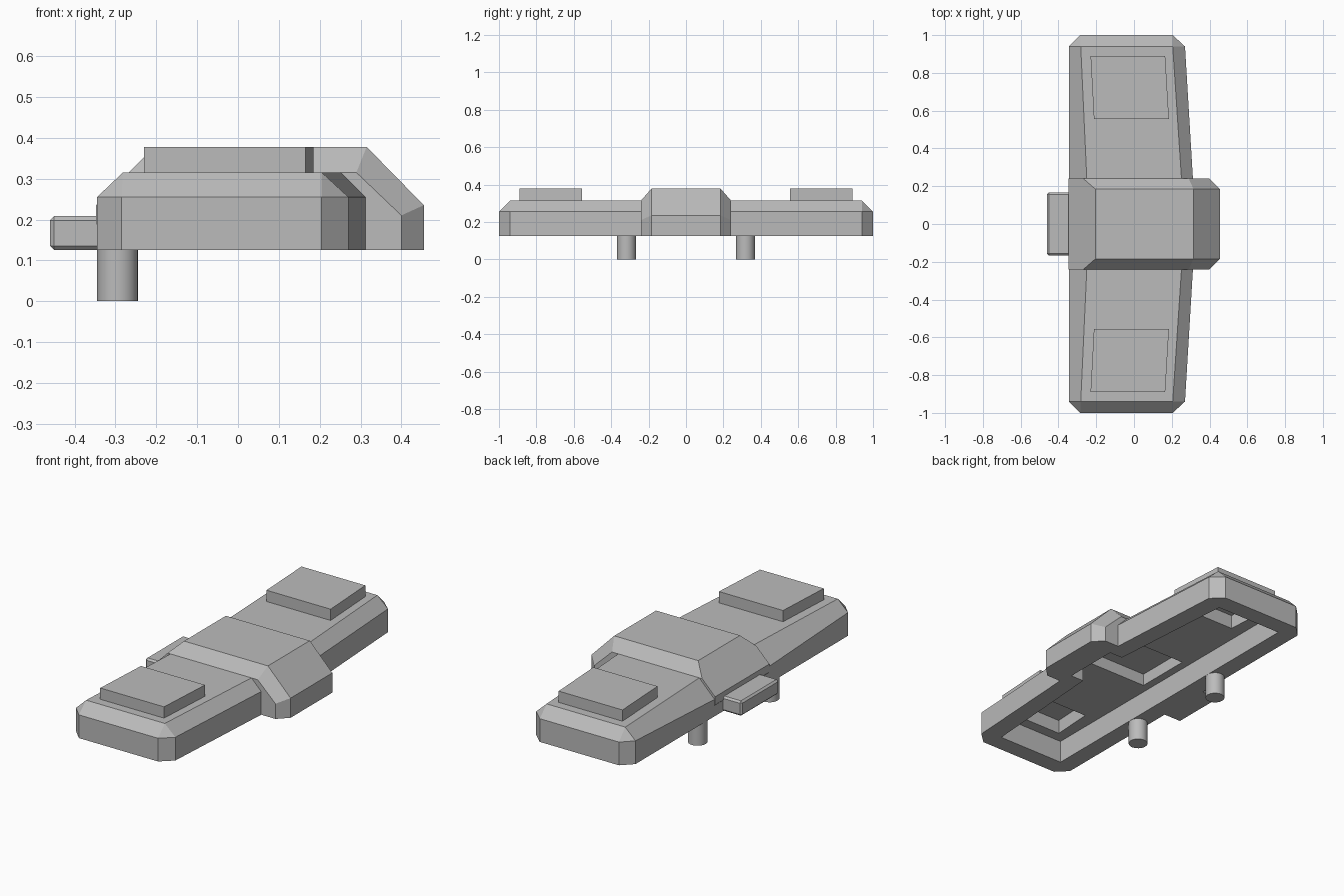
import bpy, bmesh

cube = bpy.data.objects.get("Cube")
if cube:
    bpy.data.objects.remove(cube, do_unlink=True)

grey = bpy.data.materials.new("plain_grey")
grey.use_nodes = True
grey.diffuse_color = (0.5, 0.5, 0.5, 1)
grey.node_tree.nodes["Principled BSDF"].inputs["Base Color"].default_value = (0.5, 0.5, 0.5, 1)


def finish(bm, name):
    bmesh.ops.remove_doubles(bm, verts=bm.verts, dist=0.0005)
    bmesh.ops.recalc_face_normals(bm, faces=bm.faces)
    mesh = bpy.data.meshes.new(name)
    bm.to_mesh(mesh)
    bm.free()
    mesh.materials.append(grey)
    obj = bpy.data.objects.new(name, mesh)
    bpy.context.collection.objects.link(obj)
    return obj


def loft(name, rings):
    """Skin matching closed rings and cap both ends."""
    bm = bmesh.new()
    rows = [[bm.verts.new(p) for p in ring] for ring in rings]
    for a, b in zip(rows, rows[1:]):
        for i in range(len(a)):
            j = (i + 1) % len(a)
            bm.faces.new((a[i], a[j], b[j], b[i]))
    bm.faces.new(rows[0])
    bm.faces.new(rows[-1])
    return finish(bm, name)


def both_ends(half):
    """Close a half outline by mirroring it in y."""
    return half + [(x, -y, z) for x, y, z in reversed(half)]


def at_height(outline, z):
    return [(p[0], p[1], z) for p in outline]


def prism(name, outline, low, high):
    return loft(name, [at_height(outline, low), at_height(outline, high)])


# Tapered main body with chamfered upper edges
wall = both_ends([(-.345, .24, .22), (-.345, .94, .255), (-.285, 1, .255),
                  (.205, 1, .255), (.27, .94, .255), (.318, .14, .255)])
deck = both_ends([(-.25, .24, .315), (-.282, .94, .315), (-.282, .94, .315),
                  (.205, .94, .315), (.205, .94, .315), (.258, .14, .315)])
body = loft("main_body", [at_height(wall, .125), wall, deck])

# Raised centre housing, narrower profile at its two ends
back_edge = [(-.34, .125), (-.34, .18), (-.348, .19), (-.348, .235)]
middle = back_edge + [(-.205, .378), (.315, .378), (.455, .235), (.455, .125)]
end = back_edge + [(-.268, .315), (.29, .315), (.4, .21), (.4, .125)]
stations = [(-.24, end), (-.185, middle), (.185, middle), (.24, end)]
housing = loft("centre_housing", [[(x, y, z) for x, z in prof] for y, prof in stations])

# Raised pads near each end
shells = [body, housing]
cutters = []
for side, label in ((-1, "front"), (1, "back")):
    pad = [(-.23, .89 * side), (.165, .89 * side), (.185, .555 * side), (-.212, .555 * side)]
    shells.append(prism(label + "_pad", pad, .29, .378))
    hollow = [(x * .75 - .01, (y - .72 * side) * .7 + .72 * side) for x, y in pad]
    cutters.append(prism(label + "_pad_hollow", hollow, .2, .33))

# Hollows open to the underside
inner = both_ends([(-.245, .9, 0), (.165, .9, 0), (.22, .14, 0)])
cutters.append(prism("body_hollow", inner, .05, .252))
room = both_ends([(-.2, .16, 0), (.3, .16, 0)])
cutters.append(prism("housing_hollow", room, .1, .32))
for shell in shells:
    bpy.context.view_layer.objects.active = shell
    for cutter in cutters:
        mod = shell.modifiers.new("hollow", 'BOOLEAN')
        mod.operation = 'DIFFERENCE'
        mod.solver = 'EXACT'
        mod.object = cutter
        bpy.ops.object.modifier_apply(modifier=mod.name)
for cutter in cutters:
    bpy.data.objects.remove(cutter, do_unlink=True)

# Side tab with softened edges
tab = prism("side_tab", both_ends([(-.46, .167, 0), (-.33, .167, 0)]), .125, .208)
bevel = tab.modifiers.new("edge_bevel", 'BEVEL')
bevel.width = .01
bevel.segments = 1

# Round mounting pegs
for side, label in ((-1, "front"), (1, "back")):
    bpy.ops.mesh.primitive_cylinder_add(vertices=24, radius=.05, depth=.135,
                                        location=(-.295, .318 * side, .0675))
    peg = bpy.context.object
    peg.name = label + "_peg"
    peg.data.materials.append(grey)
    bpy.ops.object.shade_smooth_by_angle()
